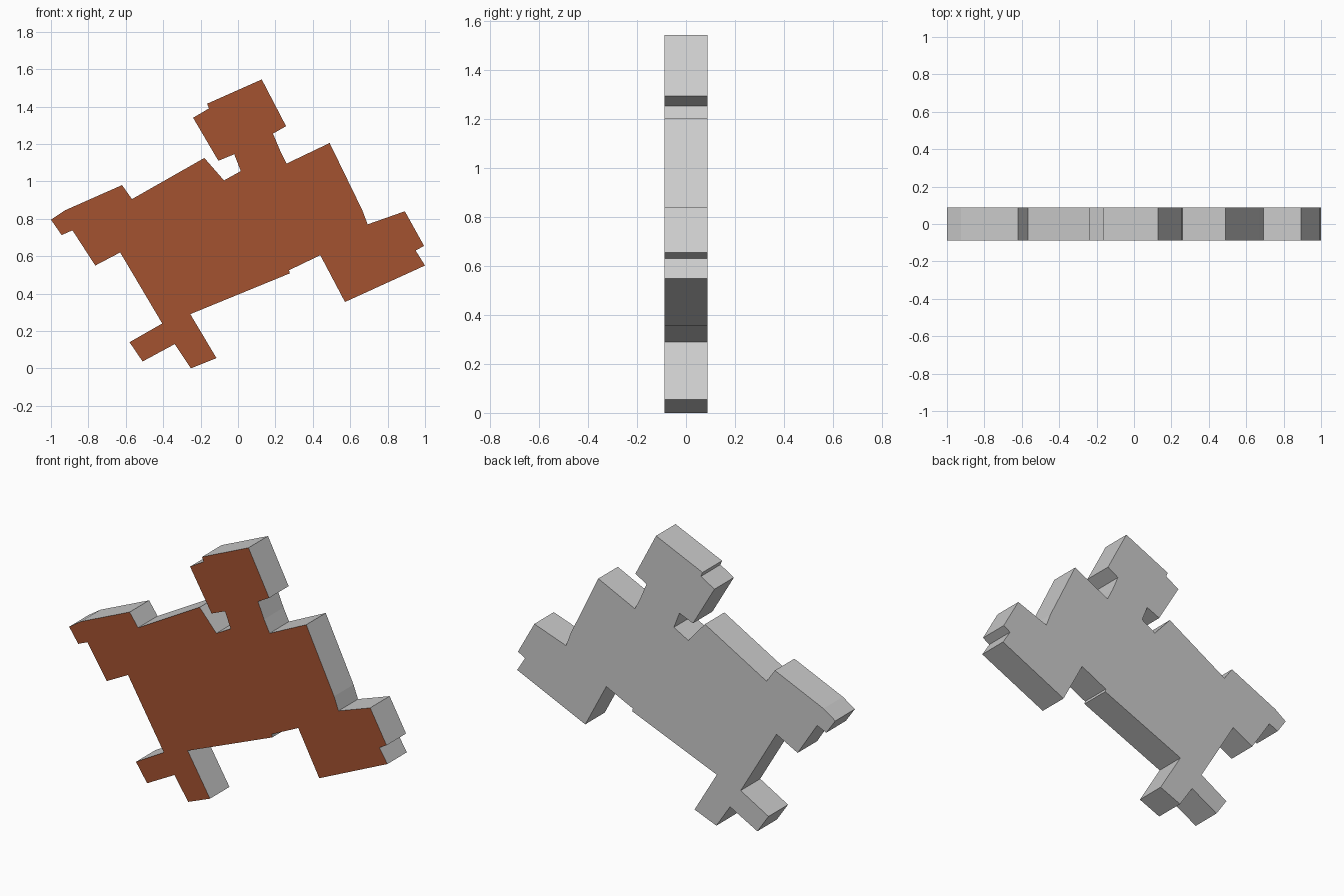
import bpy, bmesh

DEPTH = 0.175

# Outline seen from the front (x, z), walked clockwise
OUTLINE = [
    # upper left edge and notch below the top block
    (-0.18, 1.125), (-0.075, 1.005), (0.015, 1.055), (-0.02, 1.145), (-0.105, 1.11),
    # top block
    (-0.24, 1.34), (-0.155, 1.39), (-0.165, 1.415), (0.127, 1.545), (0.257, 1.295),
    (0.187, 1.255), (0.225, 1.165), (0.26, 1.095),
    # right shoulder and right block
    (0.49, 1.205), (0.665, 0.845), (0.693, 0.77), (0.892, 0.84), (0.995, 0.655),
    (0.95, 0.63), (1.0, 0.55), (0.572, 0.355), (0.44, 0.605),
    # lower edge with its small step
    (0.273, 0.525), (0.277, 0.508), (-0.255, 0.29),
    # bottom block
    (-0.115, 0.055), (-0.252, 0.0), (-0.338, 0.13), (-0.51, 0.037), (-0.58, 0.14),
    (-0.405, 0.24),
    # left block
    (-0.63, 0.62), (-0.763, 0.55), (-0.885, 0.738), (-0.943, 0.713), (-1.0, 0.795),
    (-0.925, 0.845), (-0.62, 0.98), (-0.567, 0.905),
]

# Front face colour; all other faces stay grey
paint = bpy.data.materials.new("front_paint")
paint.diffuse_color = (0.37, 0.085, 0.03, 1)

# Flat plate: extrude the outline from front to back
bm = bmesh.new()
front = bm.faces.new([bm.verts.new((x, -DEPTH / 2, z)) for x, z in OUTLINE])
back = bmesh.ops.extrude_face_region(bm, geom=[front], use_keep_orig=True)
bmesh.ops.translate(bm, vec=(0, DEPTH, 0),
                    verts=[v for v in back["geom"] if isinstance(v, bmesh.types.BMVert)])
bmesh.ops.recalc_face_normals(bm, faces=bm.faces)
for face in bm.faces:
    face.material_index = 1 if face.normal.y < -0.9 else 0

mesh = bpy.data.meshes.new("plate")
bm.to_mesh(mesh)
bm.free()
mesh.materials.append(None)
mesh.materials.append(paint)
plate = bpy.data.objects.new("plate", mesh)
bpy.context.collection.objects.link(plate)
